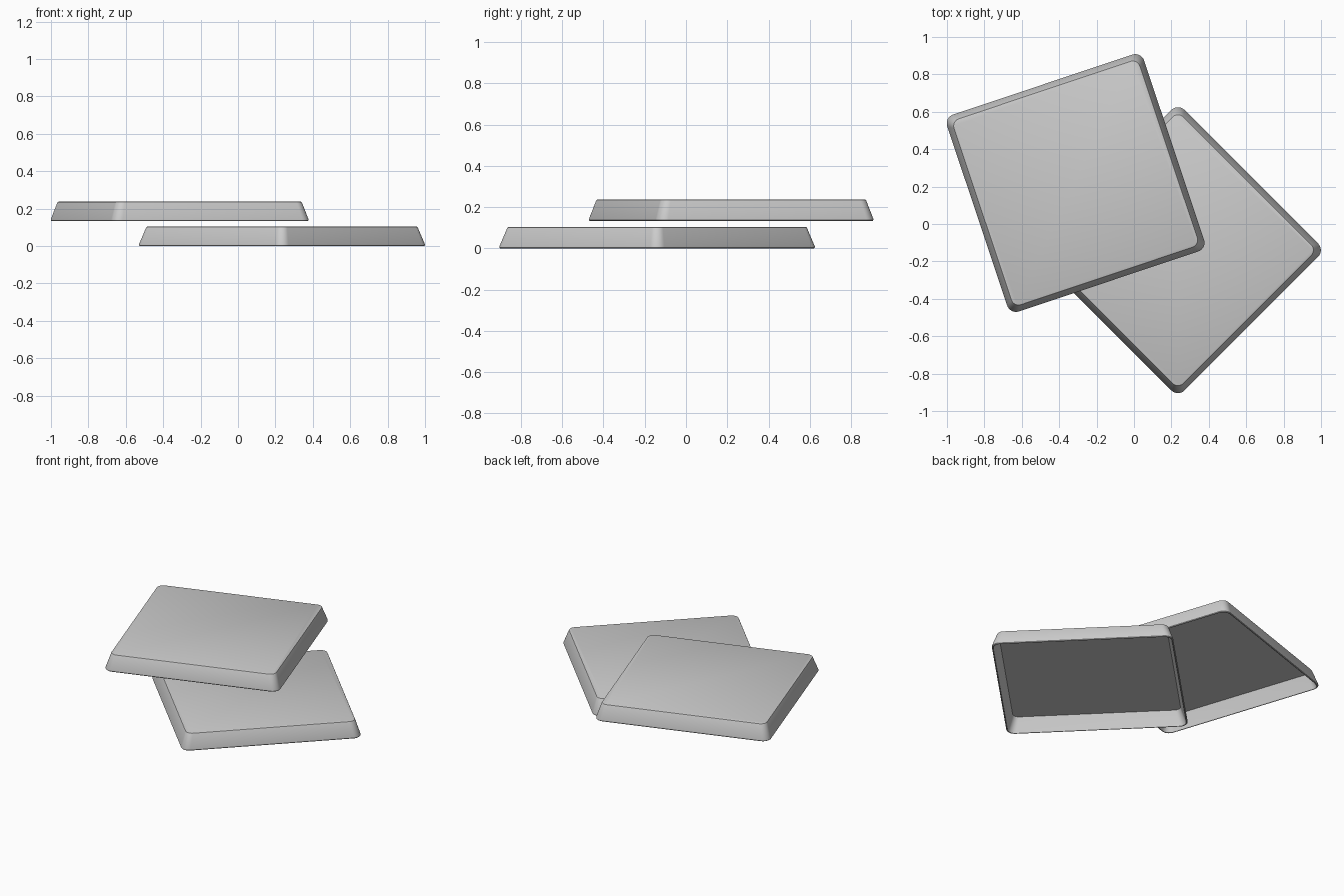
import bpy, bmesh, math

if "Cube" in bpy.data.objects:
    bpy.data.objects.remove(bpy.data.objects["Cube"])

CORE, RADIUS, STEPS, HEIGHT = 0.505, 0.05, 8, 0.104

# (inset, z) section of the thin shell: inner roof, inner wall, rim, outer wall, top
SECTION = [(0.041, HEIGHT - 0.008), (0.009, 0.004), (0.008, 0.0), (0.003, 0.0),
           (0.0, 0.004), (0.0, 0.010), (0.029, HEIGHT - 0.006),
           (0.031, HEIGHT - 0.002), (0.035, HEIGHT)]


def ring(bm, inset, z):
    """Rounded square outline at the given inset and height."""
    core, rad = CORE - 0.7 * inset, RADIUS - 0.3 * inset
    verts = []
    for q in range(4):
        mid = math.radians(45 + 90 * q)
        cx, cy = (core * math.sqrt(2) * f(mid) for f in (math.cos, math.sin))
        for i in range(STEPS + 1):
            a = math.radians(90 * q + 90 * i / STEPS)
            verts.append(bm.verts.new((cx + rad * math.cos(a), cy + rad * math.sin(a), z)))
    return verts


def tile(name, location, angle):
    bm = bmesh.new()
    rings = [ring(bm, *p) for p in SECTION]
    n = len(rings[0])
    for lo, hi in zip(rings, rings[1:]):
        for i in range(n):
            j = (i + 1) % n
            bm.faces.new((lo[i], lo[j], hi[j], hi[i]))
    bm.faces.new(rings[-1])
    bm.faces.new(rings[0][::-1])
    bmesh.ops.recalc_face_normals(bm, faces=bm.faces)
    mesh = bpy.data.meshes.new(name)
    bm.to_mesh(mesh)
    bm.free()
    ob = bpy.data.objects.new(name, mesh)
    bpy.context.collection.objects.link(ob)
    ob.location = location
    ob.rotation_euler.z = math.radians(angle)
    bpy.ops.object.select_all(action='DESELECT')
    ob.select_set(True)
    bpy.context.view_layer.objects.active = ob
    bpy.ops.object.shade_smooth_by_angle(angle=math.radians(30))


# Two overlapping hollow tiles
tile("lower_tile", (0.235, -0.14, 0.0), 45)
tile("upper_tile", (-0.312, 0.219, 0.133), 18.5)
